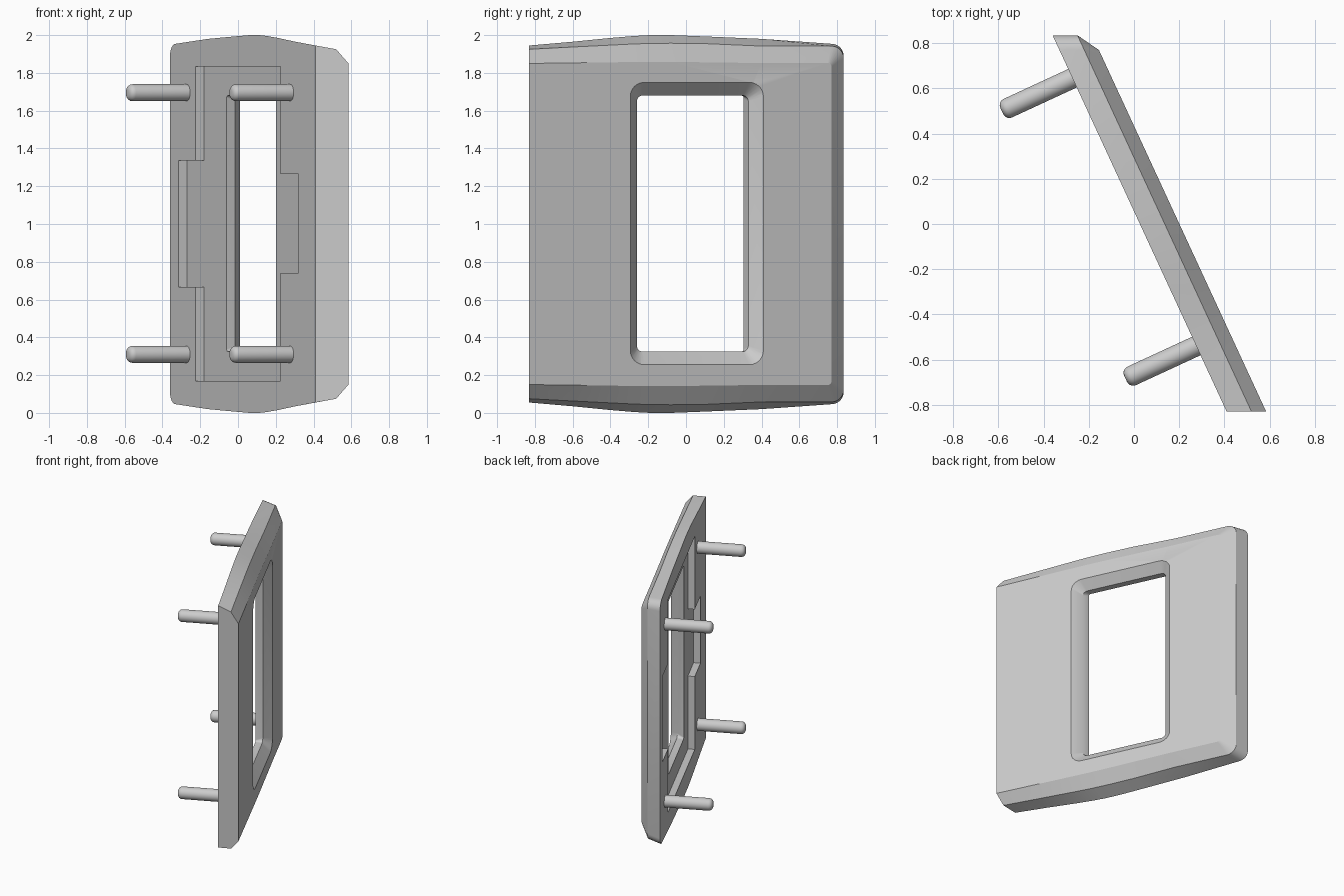
import bpy, bmesh, math
from mathutils import Vector

if "Cube" in bpy.data.objects:
    bpy.data.objects.remove(bpy.data.objects["Cube"])

grey = bpy.data.materials.new("plain_grey")
grey.use_nodes = True
colour = (0.6, 0.6, 0.6, 1)
grey.diffuse_color = colour
grey.node_tree.nodes["Principled BSDF"].inputs["Base Color"].default_value = colour

SLOPE = -0.4625                                # lean of the panel across the base
NORMAL = Vector((1, -SLOPE, 0)).normalized()   # outward from the panel


def place(t, y, z):
    """Point at depth t in front of the rear plane of the panel."""
    return Vector((0.026 + SLOPE * y + t, y, z))


def loft(name, rings):
    """Solid through rings of (depth, [(y, z), ...]) with equal counts."""
    bm = bmesh.new()
    loops = [[bm.verts.new(place(t, y, z)) for y, z in pts] for t, pts in rings]
    n = len(loops[0])
    for a, b in zip(loops, loops[1:]):
        for i in range(n):
            j = (i + 1) % n
            bm.faces.new((a[i], a[j], b[j], b[i]))
    bm.faces.new(loops[0][::-1])
    bm.faces.new(loops[-1])
    bmesh.ops.recalc_face_normals(bm, faces=bm.faces)
    mesh = bpy.data.meshes.new(name)
    bm.to_mesh(mesh)
    bm.free()
    mesh.materials.append(grey)
    obj = bpy.data.objects.new(name, mesh)
    bpy.context.collection.objects.link(obj)
    return obj


def rounded(y0, y1, z0, z1, r, steps=6):
    """Rectangle with rounded corners."""
    corners = [(y1 - r, z1 - r), (y0 + r, z1 - r), (y0 + r, z0 + r), (y1 - r, z0 + r)]
    pts = []
    for k, (cy, cz) in enumerate(corners):
        for s in range(steps + 1):
            a = math.pi / 2 * (k + s / steps)
            pts.append((cy + r * math.cos(a), cz + r * math.sin(a)))
    return pts


def outline(heights, end, r, steps=6):
    """Symmetric panel outline, its rear corners rounded by r."""
    stations = (-0.83, -0.6, -0.4, -0.28, -0.19, -0.08, 0.1, 0.4)
    top = list(zip(stations, heights))
    for s in range(steps + 1):
        a = math.pi / 2 * (1 - s / steps)
        top.append((end - r + r * math.cos(a), heights[-1] - r + r * math.sin(a)))
    return top + [(y, 2 - z) for y, z in reversed(top)]


def cut(target, cutter):
    mod = target.modifiers.new("cut", 'BOOLEAN')
    mod.operation = 'DIFFERENCE'
    mod.solver = 'EXACT'
    mod.object = cutter
    cutter.hide_render = True
    bpy.context.view_layer.objects.active = target
    bpy.ops.object.modifier_apply(modifier=mod.name)
    bpy.data.objects.remove(cutter)


def smooth(obj, angle):
    bpy.ops.object.select_all(action='DESELECT')
    obj.select_set(True)
    bpy.context.view_layer.objects.active = obj
    bpy.ops.object.shade_smooth_by_angle(angle=math.radians(angle))


# Panel: gently crowned top and bottom, chamfered towards the outer face
rear = outline((1.945, 1.965, 1.985, 1.995, 2.0, 2.0, 1.993, 1.98, 1.967), 0.835, 0.065)
rear = [(y, z - 0.013 if z > 1 and y > 0.7 else z + 0.013 if y > 0.7 else z) for y, z in rear]
middle = outline((1.925, 1.937, 1.947, 1.953, 1.956, 1.957, 1.955, 1.942), 0.835, 0.065)
outer = outline((1.85, 1.853, 1.856, 1.857, 1.858, 1.858, 1.856, 1.852), 0.77, 0.02)
panel = loft("panel", [(0, rear), (0.11, middle), (0.175, outer)])

# Rear recess with a shallow tab on each side
DEPTH, LEAN = 0.055, 0.02
for y0, y1, z0, z1 in ((-0.43, 0.543, 0.17, 1.835),
                       (0.3, 0.737, 0.667, 1.335),
                       (-0.636, -0.3, 0.74, 1.265)):
    def box(shift):
        return [(y0 + shift, z0), (y1 + shift, z0), (y1 + shift, z1), (y0 + shift, z1)]
    cut(panel, loft("recess_cutter", [(-DEPTH, box(-LEAN)), (DEPTH, box(LEAN))]))

# Window opening: straight inside, flared and rounded outside
window = loft("window_cutter", [
    (-0.02, rounded(-0.26, 0.30, 0.325, 1.68, 0.012)),
    (0.055, rounded(-0.26, 0.305, 0.325, 1.68, 0.012)),
    (0.11, rounded(-0.26, 0.33, 0.325, 1.68, 0.03)),
    (0.175, rounded(-0.295, 0.41, 0.255, 1.75, 0.075)),
    (0.2, rounded(-0.305, 0.44, 0.23, 1.775, 0.09))])
cut(panel, window)
smooth(panel, 25)

# Four round-ended mounting pegs on the rear
RADIUS, LENGTH, SUNK = 0.045, 0.345, 0.03
for side, y in (("back", 0.645), ("front", -0.54)):
    for level, z in (("upper", 1.695), ("lower", 0.31)):
        centre = place(0, y, z) - NORMAL * (LENGTH - SUNK) / 2
        bpy.ops.mesh.primitive_cylinder_add(
            vertices=32, radius=RADIUS, depth=LENGTH + SUNK, location=centre,
            rotation=NORMAL.to_track_quat('Z', 'Y').to_euler())
        peg = bpy.context.object
        peg.name = f"{side}_{level}_peg"
        peg.data.materials.append(grey)
        bm = bmesh.new()
        bm.from_mesh(peg.data)
        rim = [e for e in bm.edges if all(v.co.z < 0 for v in e.verts)]
        bmesh.ops.bevel(bm, geom=rim, offset=0.03, segments=5,
                        profile=0.5, affect='EDGES')
        bm.to_mesh(peg.data)
        bm.free()
        smooth(peg, 35)
